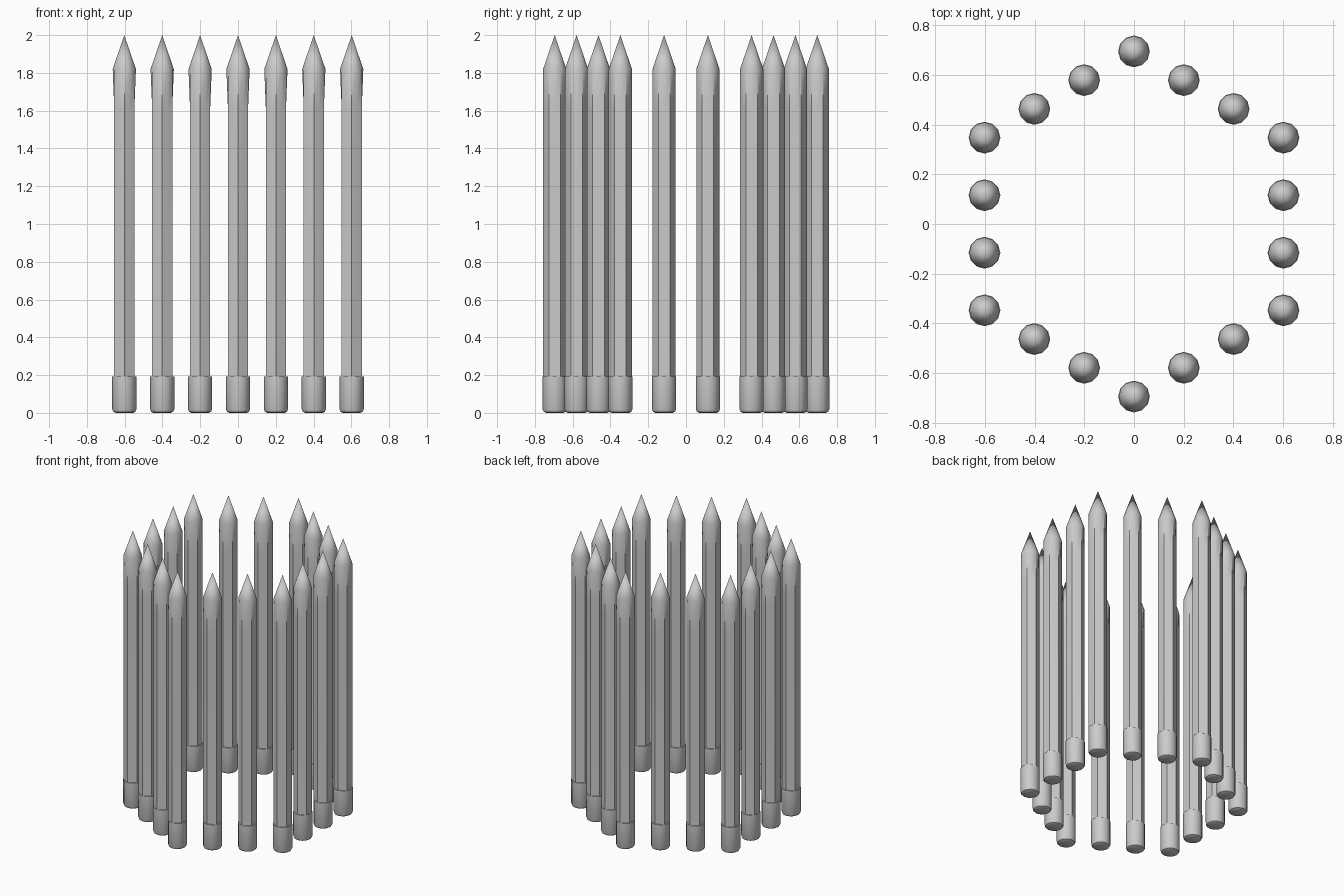
import bpy, bmesh, math
from mathutils import Vector

if "Cube" in bpy.data.objects:
    bpy.data.objects.remove(bpy.data.objects["Cube"])

SIDES = 12


def ring_mesh(name, rings, tip=None):
    """Skin rings of (corner radius, mid-face radius, z); optional tip height."""
    bm = bmesh.new()
    loops = []
    for corner, mid, z in rings:
        loop = []
        for i in range(SIDES):
            a = math.pi / 2 + i * 2 * math.pi / SIDES
            r = mid if i % 2 else corner
            loop.append(bm.verts.new((r * math.cos(a), r * math.sin(a), z)))
        loops.append(loop)
    for lo, hi in zip(loops, loops[1:]):
        for i in range(SIDES):
            j = (i + 1) % SIDES
            bm.faces.new((lo[i], lo[j], hi[j], hi[i]))
    bm.faces.new(loops[0][::-1])
    if tip is None:
        bm.faces.new(loops[-1])
    else:
        apex = bm.verts.new((0, 0, tip))
        for i in range(SIDES):
            bm.faces.new((loops[-1][i], loops[-1][(i + 1) % SIDES], apex))
    bmesh.ops.recalc_face_normals(bm, faces=bm.faces)
    mesh = bpy.data.meshes.new(name)
    bm.to_mesh(mesh)
    bm.free()
    return mesh


# Hexagonal shaft that blends into a round, pointed end
R = 0.0615
flat = R * math.cos(math.pi / 6)
shaft = ring_mesh("pencil_shaft",
                  [(R, flat, 0.17), (R, flat, 1.61), (R, R, 1.82)], tip=2.0)

# Round eraser end with a softened bottom rim
eraser = ring_mesh("pencil_eraser",
                   [(r, r, z) for r, z in ((0.046, 0.0), (0.058, 0.006),
                                           (0.064, 0.02), (0.064, 0.193))])

# Pencils spaced evenly along the sides of a hexagon
corners = [Vector((0.695 * math.cos(math.pi / 2 + k * math.pi / 3),
                   0.695 * math.sin(math.pi / 2 + k * math.pi / 3), 0))
           for k in range(6)]
objects = []
for k in range(6):
    for s in range(3):
        pos = corners[k].lerp(corners[(k + 1) % 6], s / 3)
        for mesh in (shaft, eraser):
            ob = bpy.data.objects.new(f"{mesh.name}_{k * 3 + s + 1}", mesh)
            ob.location = pos
            bpy.context.collection.objects.link(ob)
            objects.append(ob)

# Smooth the round parts, keep the hexagon edges sharp
for ob in objects[:2]:
    bpy.ops.object.select_all(action='DESELECT')
    ob.select_set(True)
    bpy.context.view_layer.objects.active = ob
    bpy.ops.object.shade_smooth_by_angle(angle=math.radians(35))
